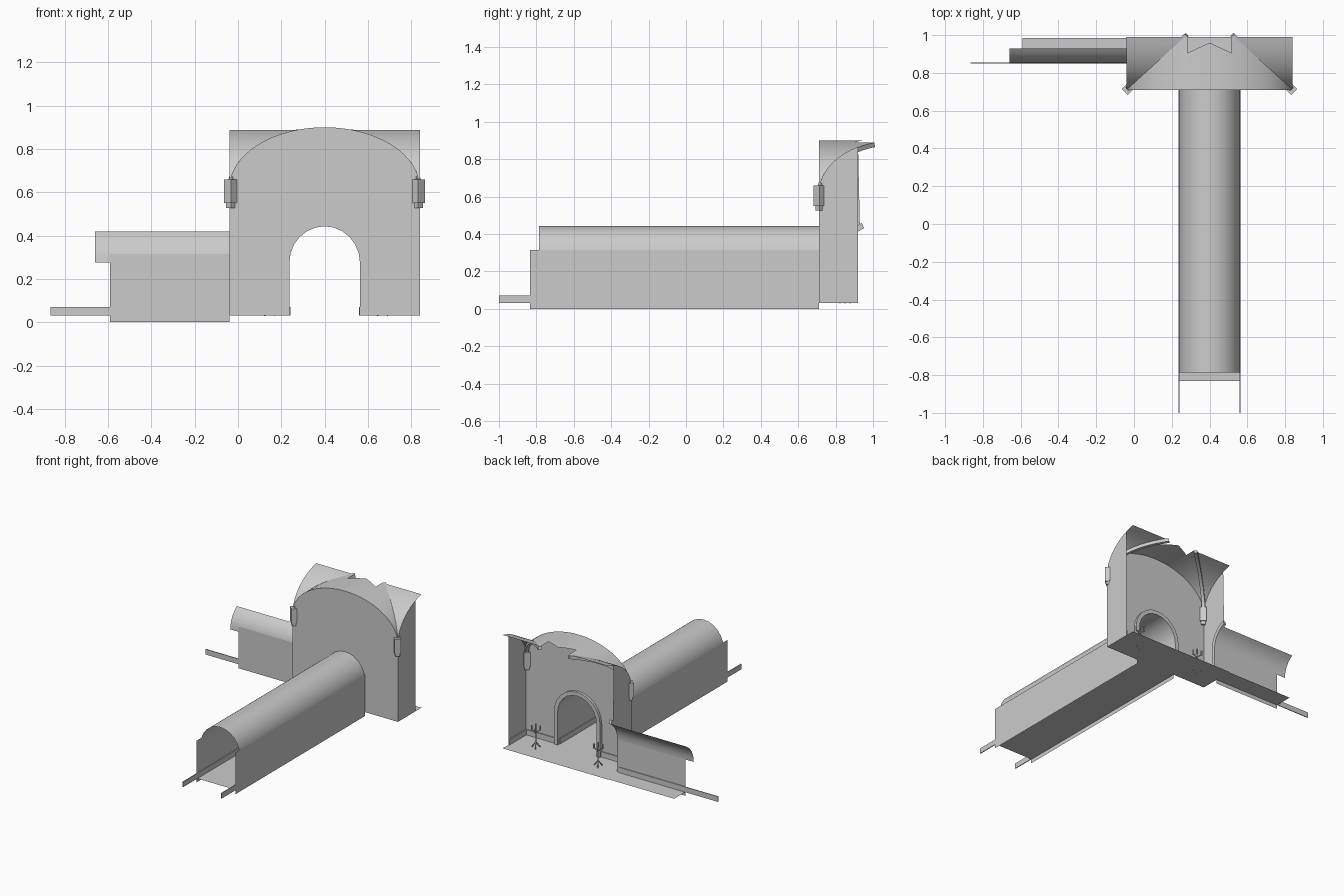
import bpy, bmesh
from math import sin, cos, pi, acos
from mathutils import Vector

if "Cube" in bpy.data.objects:
    bpy.data.objects.remove(bpy.data.objects["Cube"])

CX, X0, X1, Y0, YC = 0.4, -0.04, 0.84, 0.71, 1.11   # room bay
HX, HY, SPRING, RISE = 0.44, 0.40, 0.62, 0.28
FLOOR, YCUT, YWALL = 0.03, 0.99, 0.92
R, TS, TH, TY = 0.163, 0.275, 0.168, 1.013          # tunnel arch


def mesh(name, faces, smooth=False):
    bm = bmesh.new()
    for f in faces:
        bm.faces.new([bm.verts.new(p) for p in f])
    bmesh.ops.remove_doubles(bm, verts=bm.verts, dist=1e-5)
    bmesh.ops.recalc_face_normals(bm, faces=bm.faces)
    me = bpy.data.meshes.new(name)
    bm.to_mesh(me)
    bm.free()
    ob = bpy.data.objects.new(name, me)
    bpy.context.collection.objects.link(ob)
    if smooth:
        bpy.ops.object.select_all(action='DESELECT')
        ob.select_set(True)
        bpy.context.view_layer.objects.active = ob
        bpy.ops.object.shade_smooth_by_angle(angle=0.6)
    return ob


def box_faces(a, b):
    (x, y, z), (u, v, w) = a, b
    p = [(i, j, k) for i in (x, u) for j in (y, v) for k in (z, w)]
    return [[p[i] for i in f] for f in ((0, 1, 3, 2), (4, 5, 7, 6), (0, 1, 5, 4),
                                        (2, 3, 7, 6), (0, 2, 6, 4), (1, 3, 7, 5))]


def box(name, a, b):
    return mesh(name, box_faces(a, b))


def loft(name, rings, closed, smooth=True):
    fs = []
    for a, b in zip(rings, rings[1:]):
        n = len(a)
        for i in range(n if closed else n - 1):
            j = (i + 1) % n
            fs.append([a[i], a[j], b[j], b[i]])
    if closed:
        fs += [rings[0], rings[-1]]
    return mesh(name, fs, smooth)


def arch(r, h, end=pi, n=12):
    # offsets from tunnel centre and heights, from the low side up and over
    return [(-r * cos(end * i / n), TS + h * sin(end * i / n)) for i in range(n + 1)]


full = arch(R, TH)
side_end = acos((TY - YWALL - 0.01) / R)
half = arch(R, TH, side_end, 6)

# room walls
outer = [(CX + HX * cos(pi * i / 32), Y0, SPRING + RISE * sin(pi * i / 32)) for i in range(33)]
mesh("front_wall", [[(X0, Y0, FLOOR), (CX - R, Y0, FLOOR)] + [(CX + o, Y0, z) for o, z in full]
                    + [(CX + R, Y0, FLOOR), (X1, Y0, FLOOR)] + outer])
ey = acos((YC - YWALL) / HY)
edge = [(YC - HY * cos(ey * i / 10), SPRING + RISE * sin(ey * i / 10)) for i in range(10, -1, -1)]
mesh("right_wall", [[(X1, Y0, FLOOR), (X1, YWALL, FLOOR)] + [(X1, y, z) for y, z in edge]])
mesh("left_wall", [[(X0, Y0, FLOOR), (X0, TY - R, FLOOR)]
                   + [(X0, TY + o, z) for o, z in half] + [(X0, y, z) for y, z in edge]])

# groin vault with broken opening in the middle
faces = []
hole = 0.117
e = acos(hole / HX)
for s in (1, -1):
    def col(t):
        return CX - s * HX * cos(t), SPRING + RISE * sin(t), min(YCUT, YC - HY * cos(t))
    for i in range(14):
        xa, za, ya = col(e * i / 14)
        xb, zb, yb = col(e * (i + 1) / 14)
        faces.append([(xa, Y0, za), (xb, Y0, zb), (xb, yb, zb), (xa, ya, za)])
    for i in range(4):
        (xa, za, _), (xb, zb, _) = col(e + (pi / 2 - e) * i / 4), col(e + (pi / 2 - e) * (i + 1) / 4)
        ya, yb = [0.96 - 0.055 * abs(x - CX) / hole for x in (xa, xb)]
        faces.append([(xa, Y0, za), (xb, Y0, zb), (xb, yb, zb), (xa, ya, za)])
    k = acos((YC - YCUT) / HY)
    for i in range(14):
        a, b = k * i / 14, k * (i + 1) / 14
        w = X0 if s > 0 else X1
        pa, pb = [(CX - s * HX * cos(t), YC - HY * cos(t), SPRING + RISE * sin(t)) for t in (a, b)]
        faces.append([(w, pa[1], pa[2]), pa, pb, (w, pb[1], pb[2])])
mesh("groin_vault", faces, True)

# ribs under the groins, and corner capitals
for s, side in ((1, "left"), (-1, "right")):
    rings = []
    for i in range(15):
        t = acos(0.28) * i / 14
        p = Vector((CX - s * HX * cos(t), YC - HY * cos(t), SPRING + RISE * sin(t)))
        n = Vector((s * cos(t) * 0.7, cos(t) * 0.7, -sin(t))).normalized() * 0.025
        w = Vector((s * 0.7, -0.7, 0)) * 0.012
        rings.append([p - w, p + w, p + w + n, p - w + n])
    loft(side + "_rib", rings, True)
    cap = []
    for d, z0, z1 in ((0.032, 0.55, 0.66), (0.023, 0.527, 0.55)):
        cap += [[(CX - s * (0.432 - d * a * 1.0), 0.715 + d * b, z) for a, b in q]
                for z in (z0, z1) for q in [((1, 0), (0, 1), (-1, 0), (0, -1))]]
    mesh(side + "_capital", [f for k in (0, 2) for f in
         [cap[k], cap[k + 1]] + [[cap[k][i], cap[k][(i + 1) % 4], cap[k + 1][(i + 1) % 4], cap[k + 1][i]]
                                 for i in range(4)]])

# floor
mesh("floor", [[(x0, y0, FLOOR), (x1, y0, FLOOR), (x1, y1, FLOOR), (x0, y1, FLOOR)]
               for x0, x1, y0, y1 in ((X0, X1, Y0, YCUT), (CX - R, CX + R, -0.83, Y0),
                                      (-0.59, X0, TY - R, 0.985))])

# front tunnel
loft("front_tunnel_vault", [[(CX + o, y, z) for o, z in full] for y in (-0.785, Y0)], False)
for s in (-1, 1):
    x = CX + s * (R + 0.001)
    mesh("front_tunnel_wall", [[(x, -0.835, 0), (x, Y0, 0), (x, Y0, 0.315), (x, -0.835, 0.315)]])
    xi = x - s * 0.006
    box("front_tunnel_baseboard", (x, -1, FLOOR), (xi, Y0, 0.07))

# left tunnel, cut lengthwise
loft("left_tunnel_vault", [[(x, TY + o, z) for o, z in half] for x in (-0.66, X0)], False)
y = TY - R - 0.001
mesh("left_tunnel_wall", [[(-0.59, y, 0), (X0, y, 0), (X0, y, 0.315), (-0.59, y, 0.315)]])
box("left_tunnel_baseboard", (-0.865, y, FLOOR), (X0, y + 0.006, 0.07))

# room baseboards
for a, b in ((X0, CX - R - 0.03), (CX + R + 0.03, X1)):
    box("room_baseboard", (a, Y0, FLOOR), (b, Y0 + 0.008, 0.07))
box("left_room_baseboard", (X0, Y0, FLOOR), (X0 + 0.008, TY - R - 0.03, 0.07))
box("right_room_baseboard", (X1 - 0.008, Y0, FLOOR), (X1, YWALL, 0.07))


# door surrounds
def surround(name, end, n, place, legs):
    inner, out = arch(R, TH, end, n), arch(R + 0.03, TH + 0.03, end, n)
    inner.insert(0, (-R, FLOOR))
    out.insert(0, (-R - 0.03, FLOOR))
    if legs == 2:
        inner.append((R, FLOOR))
        out.append((R + 0.03, FLOOR))
    loft(name, [[place(*a, 0), place(*b, 0), place(*b, 0.02), place(*a, 0.02)]
                for a, b in zip(inner, out)], True)


surround("front_door_surround", pi, 12, lambda o, z, d: (CX + o, Y0 + d, z), 2)
surround("left_door_surround", side_end + 0.15, 6, lambda o, z, d: (X0 + d, TY + o, z), 1)


# candle stands beside the door
def rod(a, b, r=0.004):
    a, b = Vector(a), Vector(b)
    q = (b - a).to_track_quat('Z', 'Y')
    ring = [q @ Vector((r * cos(pi * i / 3), r * sin(pi * i / 3), 0)) for i in range(6)]
    r0, r1 = [a + v for v in ring], [b + v for v in ring]
    return [r0, r1] + [[r0[i], r0[(i + 1) % 6], r1[(i + 1) % 6], r1[i]] for i in range(6)]


for x in (CX - 0.26, CX + 0.26):
    y, fs = 0.85, []
    fs += rod((x, y, 0.07), (x, y, 0.19)) + rod((x, y, 0.175), (x, y, 0.21), 0.006)
    for k in range(3):
        c, s = cos(k * 2 * pi / 3), sin(k * 2 * pi / 3)
        fs += rod((x, y, 0.075), (x + 0.032 * c, y + 0.032 * s, FLOOR))
        tip = (x + 0.034 * c, y + 0.034 * s)
        fs += rod((x, y, 0.145), (*tip, 0.16)) + rod((*tip, 0.155), (*tip, 0.19), 0.006)
    mesh("candle_stand", fs)
